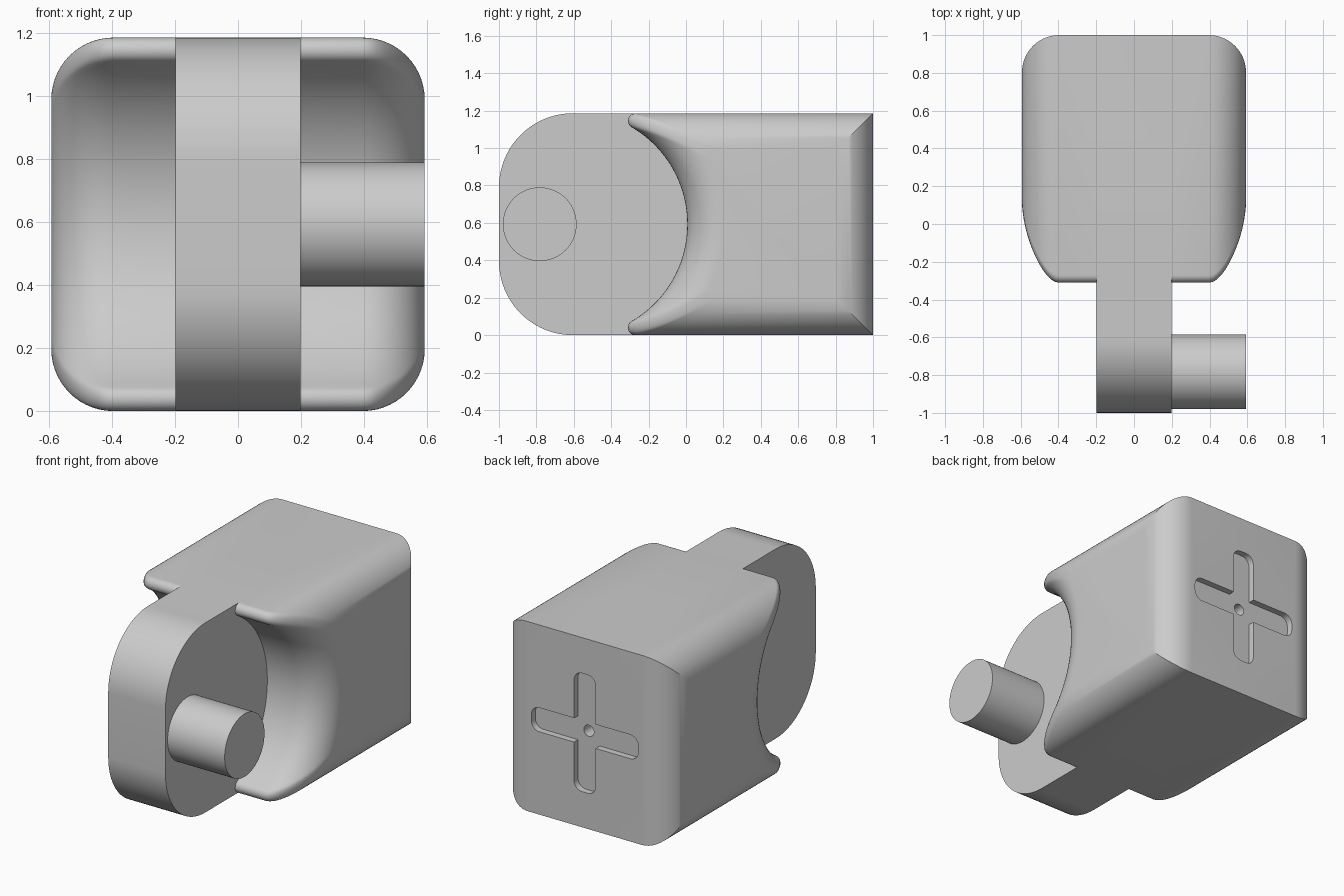
import bpy, bmesh
from math import sin, cos, pi, atan2, sqrt, radians

HALF = 0.593      # half width and half height of the housing
ROUND = 0.197     # radius of the long rounded edges
SCOOP = 0.6       # radius of the hollow behind the tongue
LIP = 0.04        # radius of the lip at the end of the hollow

cube = bpy.data.objects.get("Cube")
if cube:
    bpy.data.objects.remove(cube, do_unlink=True)

grey = bpy.data.materials.new("plain_grey")
grey.use_nodes = True
colour = (0.6, 0.6, 0.6, 1)
grey.diffuse_color = colour
grey.node_tree.nodes["Principled BSDF"].inputs["Base Color"].default_value = colour


def arc(cx, cy, r, a, b, n):
    """Points on an arc from angle a to b."""
    angles = [a + (b - a) * i / n for i in range(n + 1)]
    return [(cx + r * cos(t), cy + r * sin(t)) for t in angles]


def loft(name, rings):
    """Skin a row of equal rings and cap both ends."""
    bm = bmesh.new()
    rows = [[bm.verts.new(p) for p in ring] for ring in rings]
    n = len(rows[0])
    for low, high in zip(rows, rows[1:]):
        for i in range(n):
            j = (i + 1) % n
            bm.faces.new((low[i], low[j], high[j], high[i]))
    bm.faces.new(rows[0])
    bm.faces.new(rows[-1])
    bmesh.ops.recalc_face_normals(bm, faces=bm.faces)
    mesh = bpy.data.meshes.new(name)
    bm.to_mesh(mesh)
    bm.free()
    mesh.materials.append(grey)
    obj = bpy.data.objects.new(name, mesh)
    bpy.context.collection.objects.link(obj)
    return obj


def along_x(outline, x):
    return [(x, y, z + HALF) for y, z in outline]


def along_y(outline, y):
    return [(x, y, z + HALF) for x, z in outline]


def activate(obj):
    bpy.ops.object.select_all(action='DESELECT')
    obj.select_set(True)
    bpy.context.view_layer.objects.active = obj


def combine(target, other, operation):
    """Apply a boolean and discard the second solid."""
    mod = target.modifiers.new(operation.lower(), 'BOOLEAN')
    mod.operation = operation
    mod.solver = 'EXACT'
    mod.object = other
    activate(target)
    bpy.ops.object.modifier_apply(modifier=mod.name)
    bpy.data.objects.remove(other, do_unlink=True)


def housing_slice(inset):
    """Side outline of the housing: flat back, hollow front with two lips."""
    h, r = HALF - inset, SCOOP + inset
    lip_z = h - LIP
    reach = sqrt((r + LIP) ** 2 - lip_z ** 2)
    lip_y = reach - HALF
    a = atan2(lip_z, reach)
    top = arc(lip_y, lip_z, LIP, pi / 2, pi + a, 10)
    hollow = arc(-HALF, 0, r, a, -a, 48)[1:-1]
    bottom = [(y, -z) for y, z in reversed(top)]
    return [(1 - inset, -h), (1 - inset, h)] + top + hollow + bottom


# Housing: side outlines shrink around the rounded left and right edges
steps = [pi / 2 * i / 14 for i in range(15)]
right_half = [(HALF - ROUND + ROUND * sin(t), ROUND * (1 - cos(t))) for t in steps]
stations = [(-x, d) for x, d in reversed(right_half)] + right_half
body = loft("housing", [along_x(housing_slice(d), x) for x, d in stations])

# Tongue with rounded front corners
corner = 0.395
tongue_outline = (
    [(0.3, -HALF), (0.3, HALF)]
    + arc(corner - 1, HALF - corner, corner, pi / 2, pi, 20)
    + arc(corner - 1, corner - HALF, corner, pi, pi * 1.5, 20))
tongue = loft("tongue", [along_x(tongue_outline, x) for x in (-0.198, 0.198)])
combine(body, tongue, 'UNION')

# Cross-shaped recess in the back
w, reach, r = 0.075, 0.37, 0.055
arm = ([(w, -w)] + arc(reach - r, r - w, r, -pi / 2, 0, 6)
       + arc(reach - r, w - r, r, 0, pi / 2, 6))
cross = []
for c, s in ((1, 0), (0, 1), (-1, 0), (0, -1)):
    cross += [(x * c - z * s, x * s + z * c) for x, z in arm]
combine(body, loft("cross_cutter", [along_y(cross, y) for y in (0.96, 1.1)]), 'DIFFERENCE')

# Small hole in the middle of the cross
hole = arc(0, 0, 0.035, 0, 2 * pi, 24)[:-1]
combine(body, loft("hole_cutter", [along_y(hole, y) for y in (0.85, 1.05)]), 'DIFFERENCE')

# Side pin on the tongue
circle = arc(-0.782, 0, 0.197, 0, 2 * pi, 64)[:-1]
pin = loft("side_pin", [along_x(circle, x) for x in (0.15, HALF)])

for obj in (body, pin):
    activate(obj)
    bpy.ops.object.shade_smooth_by_angle(angle=radians(30))
